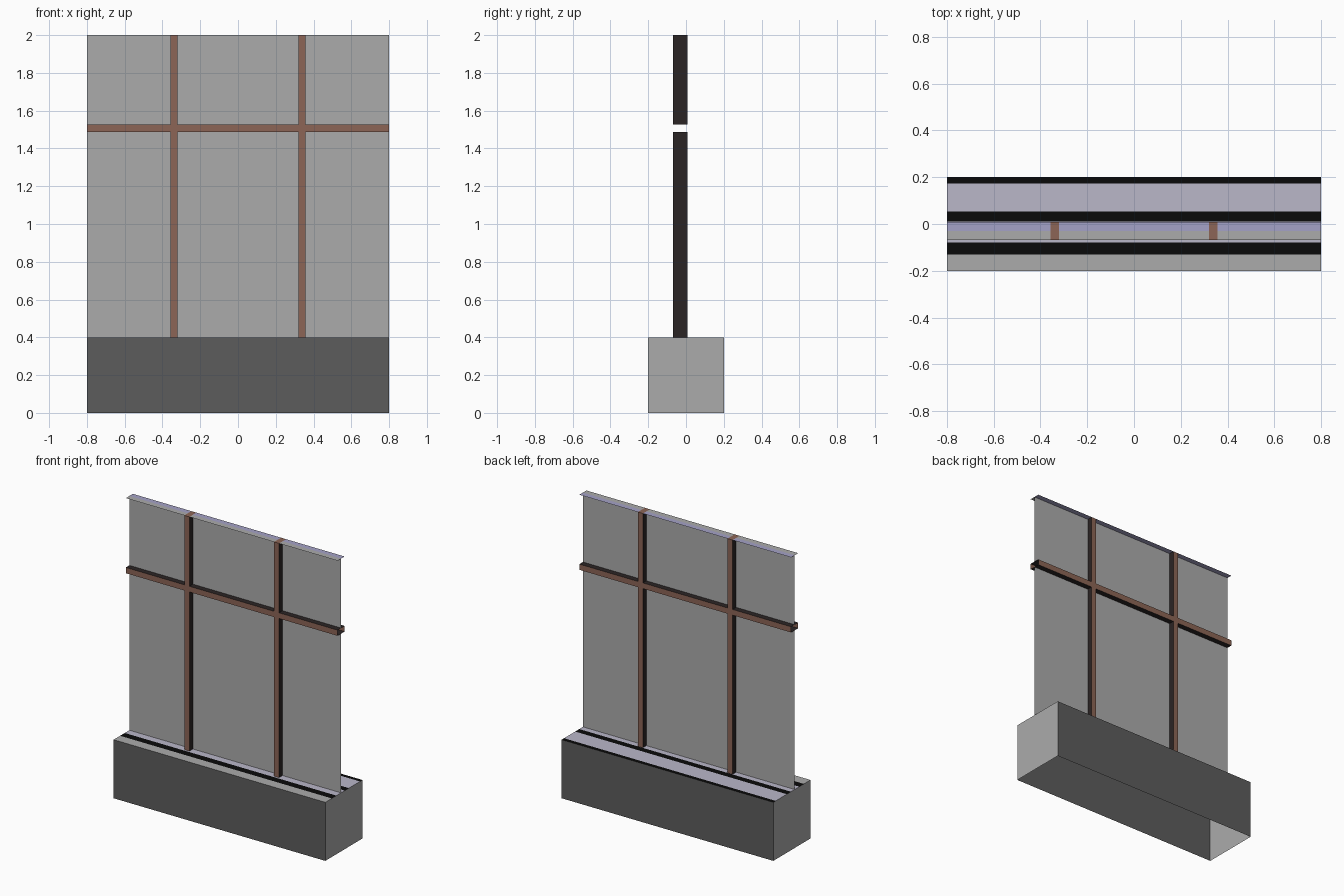
import bpy

if "Cube" in bpy.data.objects:
    bpy.data.objects.remove(bpy.data.objects["Cube"])

def mat(name, rgb):
    m = bpy.data.materials.new(name)
    m.diffuse_color = (*rgb, 1)
    m.use_nodes = True
    m.node_tree.nodes["Principled BSDF"].inputs["Base Color"].default_value = m.diffuse_color
    return m

LIGHT = mat("light_grey", (0.41, 0.41, 0.41))
DARK = mat("dark_grey", (0.107, 0.107, 0.107))
BROWN = mat("brown", (0.262, 0.130, 0.093))
SHADE = mat("dark_brown", (0.024, 0.018, 0.018))
BLACK = mat("black", (0.003, 0.003, 0.003))
LAVENDER = mat("pale_lavender", (0.491, 0.474, 0.584))
BLUE = mat("blue_lavender", (0.376, 0.361, 0.571))

def build(name, quads):
    """One object from (material, four corners) quads."""
    verts, faces, index, mats = [], [], {}, []
    for m, pts in quads:
        ids = []
        for p in pts:
            key = tuple(round(c, 4) for c in p)
            if key not in index:
                index[key] = len(verts)
                verts.append(key)
            ids.append(index[key])
        faces.append(ids)
        if m not in mats:
            mats.append(m)
    me = bpy.data.meshes.new(name)
    me.from_pydata(verts, [], faces)
    for m in mats:
        me.materials.append(m)
    for poly, (m, _) in zip(me.polygons, quads):
        poly.material_index = mats.index(m)
    ob = bpy.data.objects.new(name, me)
    bpy.context.collection.objects.link(ob)

def qx(x, y0, y1, z0, z1, s):   # quad facing s*x
    p = [(x, y0, z0), (x, y1, z0), (x, y1, z1), (x, y0, z1)]
    return p if s > 0 else p[::-1]

def qy(y, x0, x1, z0, z1, s):   # quad facing s*y
    p = [(x0, y, z0), (x0, y, z1), (x1, y, z1), (x1, y, z0)]
    return p if s > 0 else p[::-1]

def qz(z, x0, x1, y0, y1, s):   # quad facing s*z
    p = [(x0, y0, z), (x1, y0, z), (x1, y1, z), (x0, y1, z)]
    return p if s > 0 else p[::-1]

W, D, H, TOP = 0.8, 0.2, 0.4, 2.0

# Low base wall, open underneath, with a striped top
base = [(DARK, qy(-D, -W, W, 0, H, -1)), (DARK, qy(D, -W, W, 0, H, 1)),
        (LIGHT, qx(-W, -D, D, 0, H, -1)), (LIGHT, qx(W, -D, D, 0, H, 1))]
ys = [-D, -0.13, -0.08, 0.01, 0.054, 0.174, D]
stripes = [LIGHT, BLACK, LAVENDER, BLACK, LAVENDER, BLACK]
for y0, y1, m in zip(ys, ys[1:], stripes):
    base.append((m, qz(H, -W, W, y0, y1, 1)))
build("base_wall", base)

# Bar grid: columns and rows; odd ones are bars
xs = [-W, -0.358, -0.32, 0.32, 0.358, W]
zs = [H, 1.487, 1.526, TOP]
YF, YB = -0.068, 0.008
YM = (YF + YB) / 2
bars, panels, lip = [], [], []
for i, (x0, x1) in enumerate(zip(xs, xs[1:])):
    for j, (z0, z1) in enumerate(zip(zs, zs[1:])):
        if i % 2 or j % 2:
            bars += [(BROWN, qy(YF, x0, x1, z0, z1, -1)),
                     (BROWN, qy(YB, x0, x1, z0, z1, 1))]
        else:
            panels.append((LIGHT, qy(YM, x0, x1, z0, z1, -1)))
        if i % 2 and j != 1:    # upright sides
            bars += [(SHADE, qx(x0, YF, YB, z0, z1, -1)),
                     (SHADE, qx(x1, YF, YB, z0, z1, 1))]
        if j == 1 and i % 2 == 0:    # crossbar top and underside
            bars += [(SHADE, qz(z0, x0, x1, YF, YB, -1)),
                     (SHADE, qz(z1, x0, x1, YF, YB, 1))]
    if i % 2:
        bars.append((BROWN, qz(TOP, x0, x1, YF, YB, 1)))
    else:
        lip += [(LIGHT, qz(TOP, x0, x1, YF, YM, 1)),
                (BLUE, qz(TOP, x0, x1, YM, YB, 1))]
build("window_bars", bars)
build("wall_panels", panels)
build("top_lip", lip)
